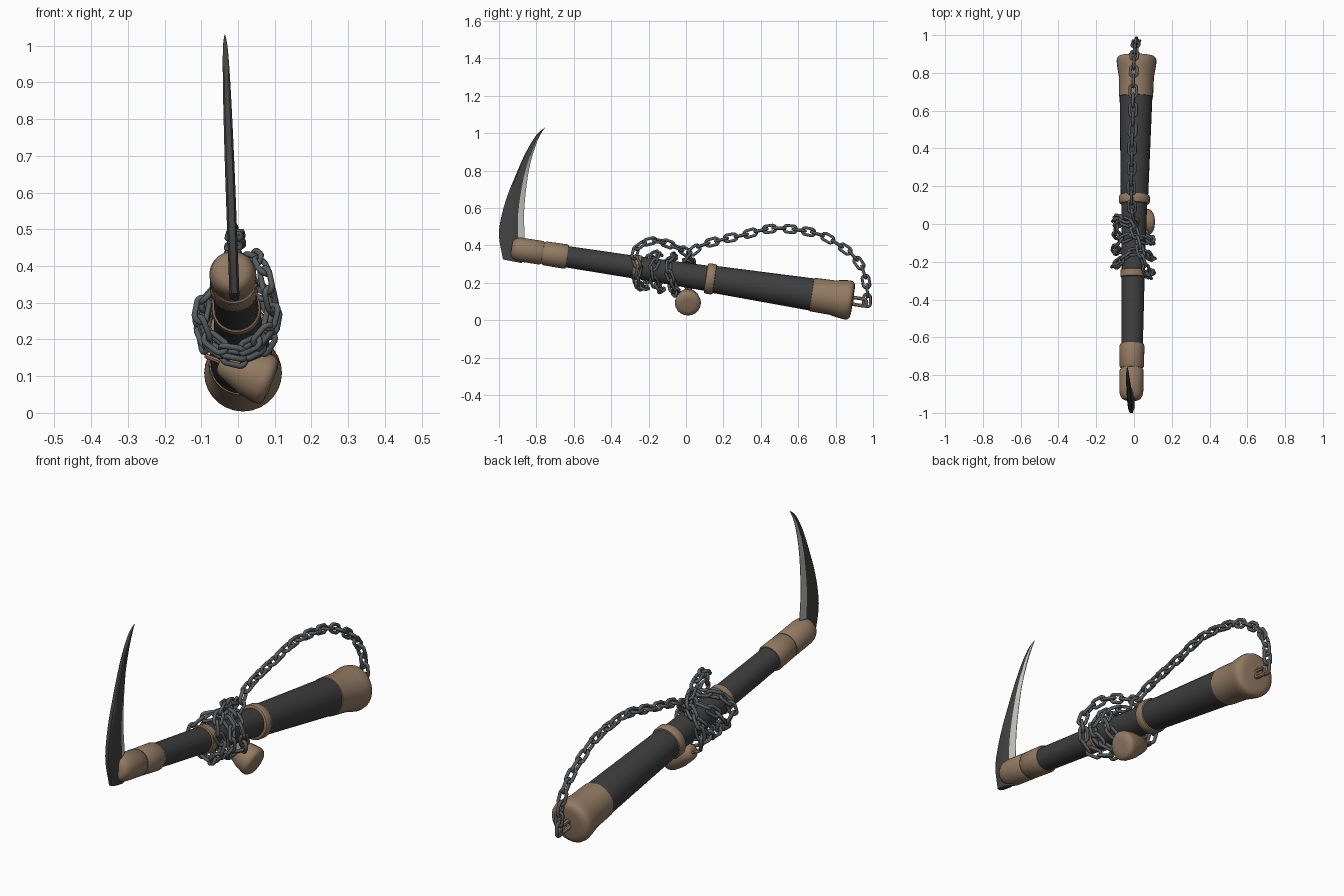
import bpy, bmesh, math
from mathutils import Vector, Matrix

if "Cube" in bpy.data.objects:
    bpy.data.objects.remove(bpy.data.objects["Cube"])


def material(name, r, g, b):
    m = bpy.data.materials.new(name)
    m.diffuse_color = (r, g, b, 1)
    m.use_nodes = True
    m.node_tree.nodes["Principled BSDF"].inputs["Base Color"].default_value = m.diffuse_color
    return m


WOOD = material("brown fittings", 0.29, 0.195, 0.125)
GRIP = material("dark grip", 0.048, 0.048, 0.048)
STEEL = material("blade steel", 0.055, 0.055, 0.057)
EDGE = material("sharpened edge", 0.55, 0.55, 0.53)
IRON = material("chain iron", 0.10, 0.105, 0.11)


def finish(bm, name, mats, angle=40):
    bmesh.ops.recalc_face_normals(bm, faces=bm.faces)
    me = bpy.data.meshes.new(name)
    bm.to_mesh(me)
    bm.free()
    ob = bpy.data.objects.new(name, me)
    bpy.context.collection.objects.link(ob)
    for m in mats:
        me.materials.append(m)
    bpy.ops.object.select_all(action='DESELECT')
    ob.select_set(True)
    bpy.context.view_layer.objects.active = ob
    bpy.ops.object.shade_smooth_by_angle(angle=math.radians(angle))
    return ob


def lathe(name, origin, direction, profile, mat, n=28):
    """Revolve (distance, radius) pairs around an axis, with closed ends."""
    q = Vector(direction).to_track_quat('Z', 'Y').to_matrix()
    bm = bmesh.new()
    rings = []
    for t, r in profile:
        rings.append([bm.verts.new(Vector(origin) + q @ Vector(
            (r * math.cos(2 * math.pi * i / n), r * math.sin(2 * math.pi * i / n), t)))
            for i in range(n)])
    for a, b in zip(rings, rings[1:]):
        for i in range(n):
            j = (i + 1) % n
            bm.faces.new((a[i], a[j], b[j], b[i]))
    bm.faces.new(rings[0])
    bm.faces.new(rings[-1])
    return finish(bm, name, [mat])


def spline(pts, steps):
    """Catmull-Rom curve through the points."""
    p = [Vector(v) for v in pts]
    p = [2 * p[0] - p[1]] + p + [2 * p[-1] - p[-2]]
    out = []
    for a, b, c, d in zip(p, p[1:], p[2:], p[3:]):
        for k in range(steps):
            t = k / steps
            out.append(0.5 * (2 * b + (c - a) * t + (2 * a - 5 * b + 4 * c - d) * t * t
                              + (3 * b - a - 3 * c + d) * t ** 3))
    return out + [p[-2]]


# Handle axis: slopes down toward the pommel at the back
def axis(y):
    return Vector((0.016 * y, y, 0.2414 - 0.154 * y))


AX = (axis(1) - axis(0)).normalized()
LEN = (axis(1) - axis(0)).length


def handle_part(name, profile, mat):
    return lathe(name, axis(0), AX, [(y * LEN, r) for y, r in profile], mat)


handle_part("grip", [(-0.66, 0.057), (-0.25, 0.061), (0.12, 0.068), (0.16, 0.073), (0.69, 0.087)], GRIP)
handle_part("head_cap", [(-0.932, 0.035), (-0.925, 0.05), (-0.905, 0.06), (-0.88, 0.064),
                         (-0.775, 0.064), (-0.765, 0.058)], WOOD)
handle_part("neck", [(-0.77, 0.056), (-0.755, 0.056)], WOOD)
handle_part("head_collar", [(-0.762, 0.059), (-0.755, 0.064), (-0.645, 0.066), (-0.635, 0.062),
                            (-0.635, 0.054)], WOOD)
handle_part("front_ring", [(-0.285, 0.058), (-0.28, 0.066), (-0.245, 0.068), (-0.24, 0.058)], WOOD)
handle_part("middle_ring", [(0.105, 0.066), (0.108, 0.078), (0.116, 0.082), (0.145, 0.082),
                            (0.153, 0.078), (0.156, 0.066)], WOOD)
handle_part("pommel", [(0.672, 0.084), (0.674, 0.09), (0.70, 0.091), (0.78, 0.093), (0.83, 0.102),
                       (0.862, 0.106), (0.878, 0.103), (0.888, 0.093), (0.892, 0.07)], WOOD)

# Curved blade: stations of outer (y, z) and inner (y, z)
stations = [(-0.978, 0.325, -0.877, 0.305), (-1.0, 0.45, -0.864, 0.44), (-0.988, 0.55, -0.866, 0.567),
            (-0.957, 0.66, -0.855, 0.70), (-0.915, 0.765, -0.834, 0.83), (-0.86, 0.89, -0.80, 0.945),
            (-0.80, 0.99, -0.774, 1.0), (-0.755, 1.03, -0.754, 1.029)]
outer = spline([(0, s[0], s[1]) for s in stations], 4)
inner = spline([(0, s[2], s[3]) for s in stations], 4)
bm = bmesh.new()
rows = []
for k, (o, i) in enumerate(zip(outer, inner)):
    f = k / (len(outer) - 1)
    h = 0.0125 * (1 - f ** 4) + 0.001
    row = []
    for u, w in ((0, 0.6), (0.12, 1), (0.74, 0.9), (1, 0.08), (1, -0.08), (0.74, -0.9), (0.12, -1), (0, -0.6)):
        p = o.lerp(i, u)
        p.x = -0.010 - 0.037 * (p.z - 0.33) + h * w
        row.append(bm.verts.new(p))
    rows.append(row)
for k, (a, b) in enumerate(zip(rows, rows[1:])):
    for i in range(8):
        j = (i + 1) % 8
        face = bm.faces.new((a[i], a[j], b[j], b[i]))
        face.material_index = 1 if i in (2, 3, 4) and k >= 4 else 0
bm.faces.new(rows[0])
bm.faces.new(rows[-1])
finish(bm, "blade", [STEEL, EDGE], 25)


# Oval link added to a mesh; long axis is local X, lies flat in local XY
def add_link(bm, mat, straight=0.016, bend=0.018, wire=0.0082, n=16, m=7):
    rings = []
    for i in range(n):
        a = 2 * math.pi * (i + 0.5) / n
        c, s = math.cos(a), math.sin(a)
        mid = Vector((bend * c + math.copysign(straight, c), bend * s, 0))
        rings.append([bm.verts.new(mat @ (mid + Vector((c, s, 0)) * wire * math.cos(b)
                                          + Vector((0, 0, wire * math.sin(b)))))
                      for b in (2 * math.pi * j / m for j in range(m))])
    for i in range(n):
        a, b = rings[i], rings[(i + 1) % n]
        for j in range(m):
            k = (j + 1) % m
            bm.faces.new((a[j], a[k], b[k], b[j]))


def frame(pos, x, y):
    x = x.normalized()
    z = x.cross(y).normalized()
    return Matrix.Translation(pos) @ Matrix((x, z.cross(x), z)).transposed().to_4x4()


# Eyelets on the pommel and on the weight
bm = bmesh.new()
add_link(bm, frame(axis(0.925), AX, Vector((0, 0, 1))), 0.022, 0.018, 0.010)
finish(bm, "pommel_eyelet", [WOOD])
bm = bmesh.new()
add_link(bm, frame(Vector((-0.065, 0.01, 0.146)), Vector((0.93, 0, -0.37)), Vector((0, 1, 0))), 0.008, 0.014, 0.007)
finish(bm, "weight_eyelet", [WOOD])

# Chain path: arc from the pommel, coils round the grip, slack loop, drop to the weight
path = [(0.014, 0.968, 0.10), (0.012, 0.968, 0.17), (0.008, 0.95, 0.257), (0.004, 0.914, 0.32),
        (0, 0.86, 0.374), (-0.004, 0.717, 0.457), (-0.006, 0.53, 0.49), (-0.01, 0.42, 0.484),
        (-0.012, 0.305, 0.455), (-0.014, 0.19, 0.43), (-0.01, 0.075, 0.395)]
up = Vector((0, 0.152, 0.988))
for k in range(23):
    a = -k * math.pi / 4
    y = -0.01 - 0.235 * k / 22 + 0.022 * math.sin(1.7 * k)
    path.append(axis(y) + Vector((1, 0, 0)) * 0.096 * math.sin(a) + up * (0.096 * math.cos(a) - 0.006))
path += [(0.08, -0.275, 0.345), (0.065, -0.245, 0.40), (0.04, -0.165, 0.425), (0.015, -0.075, 0.40),
         (-0.02, 0.005, 0.36), (-0.08, 0.03, 0.30), (-0.097, 0.02, 0.22), (-0.085, 0.01, 0.16)]
curve = spline(path, 12)
bm = bmesh.new()
pitch, travelled, count = 0.053, 0.053, 0
side = Vector((1, 0, 0))
for a, b in zip(curve, curve[1:]):
    t = (b - a).normalized()
    side = (side - t * side.dot(t)).normalized()   # carry the roll along the path
    travelled += (b - a).length
    if travelled >= pitch:
        travelled -= pitch
        across = t.cross(side) if count % 2 == 0 else side
        add_link(bm, frame(b, t, across))
        count += 1
finish(bm, "chain", [IRON], 60)

# Hanging tapered weight
lathe("weight", (-0.05, 0.01, 0.14), (0.93, 0, -0.37),
      [(0, 0.022), (0.006, 0.032), (0.03, 0.043), (0.08, 0.062), (0.125, 0.07), (0.14, 0.068),
       (0.15, 0.058), (0.154, 0.035)], WOOD, 20)
